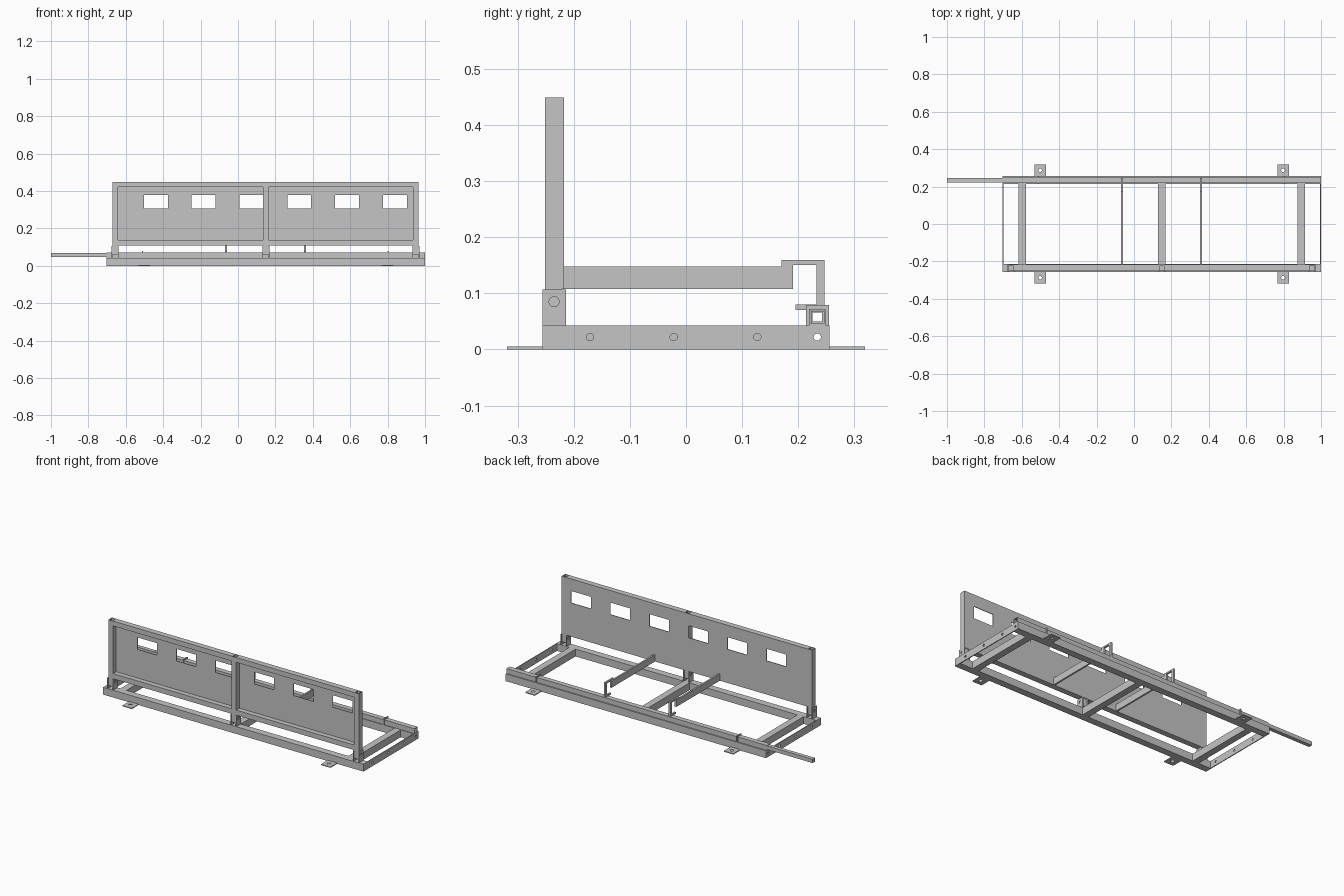
import bpy
import math
from mathutils import Matrix

if "Cube" in bpy.data.objects:
    bpy.data.objects.remove(bpy.data.objects["Cube"])

steel = bpy.data.materials.new("steel grey")
steel.use_nodes = True
GREY = (0.56, 0.56, 0.56, 1)
steel.diffuse_color = GREY
steel.node_tree.nodes["Principled BSDF"].inputs["Base Color"].default_value = GREY

# Profile planes: x uses (y, z), y uses (x, z), z uses (x, y)
AXES = {
    "x": Matrix(((0, 0, 1), (1, 0, 0), (0, 1, 0))),
    "y": Matrix(((1, 0, 0), (0, 0, -1), (0, 1, 0))),
    "z": Matrix.Identity(3),
}


def rect(u0, u1, v0, v1):
    return [(u0, v0), (u1, v0), (u1, v1), (u0, v1)]


def circle(u, v, r, n=24):
    return [(u + r * math.cos(math.tau * i / n), v + r * math.sin(math.tau * i / n))
            for i in range(n)]


def prism(name, axis, start, end, *loops):
    """Extrude an outline (further loops are holes) along an axis."""
    curve = bpy.data.curves.new(name, "CURVE")
    curve.dimensions = "2D"
    curve.fill_mode = "BOTH"
    curve.extrude = (end - start) / 2
    for loop in loops:
        spline = curve.splines.new("POLY")
        spline.points.add(len(loop) - 1)
        for point, (u, v) in zip(spline.points, loop):
            point.co = (u, v, 0, 1)
        spline.use_cyclic_u = True
        spline.use_smooth = False
    temp = bpy.data.objects.new(name + " outline", curve)
    bpy.context.collection.objects.link(temp)
    graph = bpy.context.evaluated_depsgraph_get()
    mesh = bpy.data.meshes.new_from_object(temp.evaluated_get(graph))
    bpy.data.objects.remove(temp)
    mid = (start + end) / 2
    mesh.transform(Matrix.Translation((0, 0, -mid if axis == "y" else mid)))
    mesh.transform(AXES[axis].to_4x4())
    mesh.shade_flat()
    mesh.materials.clear()
    mesh.materials.append(steel)
    obj = bpy.data.objects.new(name, mesh)
    bpy.context.collection.objects.link(obj)


def tube(name, axis, start, end, u0, u1, v0, v1, wall=0.003):
    prism(name, axis, start, end, rect(u0, u1, v0, v1),
          rect(u0 + wall, u1 - wall, v0 + wall, v1 - wall))


LEFT, RIGHT = -0.703, 1.0
DECK = 0.043

# Base frame
tube("front_rail", "x", LEFT + 0.005, RIGHT - 0.005, -0.256, -0.215, 0, DECK)
tube("back_rail", "x", LEFT + 0.005, RIGHT - 0.005, 0.215, 0.256, 0, DECK)
for i, x in enumerate((-0.598, 0.148, 0.893)):
    tube(f"cross_member_{i + 1}", "y", -0.215, 0.215, x - 0.02, x + 0.02, 0, DECK)
for name, x in (("right_end_plate", LEFT), ("left_end_plate", RIGHT - 0.005)):
    prism(name, "x", x, x + 0.005, rect(-0.256, 0.256, 0, DECK),
          *[circle(y, 0.022, 0.0065) for y in (-0.171, -0.022, 0.127, 0.234)])

# Floor mounting tabs
for side, place in ((-1, "front"), (1, "back")):
    for x, hand in ((-0.502, "right"), (0.797, "left")):
        edges = sorted((side * 0.256, side * 0.319))
        prism(f"{place}_{hand}_tab", "z", 0, 0.005,
              rect(x - 0.031, x + 0.031, *edges), circle(x, side * 0.288, 0.01))

# Sliding bar in its guide tube with two guide brackets
tube("guide_tube", "x", LEFT, RIGHT, 0.219, 0.249, DECK, 0.072)
tube("sliding_bar", "x", -1, 0.97, 0.2225, 0.2455, 0.0465, 0.0685)
for x, hand in ((-0.51, "right"), (0.802, "left")):
    prism(f"{hand}_guide_bracket", "x", x - 0.003, x + 0.003,
          rect(0.214, 0.255, DECK, 0.079), rect(0.219, 0.249, DECK + 0.001, 0.072))

# Panel posts between pierced hinge ears
POSTS = (-0.657, 0.149, 0.951)
HALF = 0.015
for i, x in enumerate(POSTS):
    tube(f"panel_post_{i + 1}", "z", 0.06, 0.449, x - HALF, x + HALF, -0.251, -0.221)
    for s in (-1, 1):
        edge = x + s * 0.0172
        prism(f"hinge_ear_{i + 1}_{'left' if s > 0 else 'right'}", "x",
              edge - 0.002, edge + 0.002, rect(-0.256, -0.214, DECK, 0.107),
              circle(-0.235, 0.085, 0.009))

# Horizontal panel frame bars
for i in range(2):
    x0, x1 = POSTS[i] + HALF, POSTS[i + 1] - HALF
    tube(f"panel_top_bar_{i + 1}", "x", x0, x1, -0.251, -0.221, 0.42, 0.449)
    tube(f"panel_bottom_bar_{i + 1}", "x", x0, x1, -0.251, -0.221, 0.108, 0.138)

# Sheet with six windows
windows = [rect(x, x + 0.128, 0.307, 0.378)
           for x in [-0.503 + 0.2555 * i for i in range(6)]]
prism("panel_sheet", "y", -0.221, -0.217, rect(-0.672, 0.966, 0.108, 0.449), *windows)

# Latch arms with hooks reaching over the sliding bar
ARM_HOOK = [(-0.217, 0.108), (0.191, 0.108), (0.191, 0.15), (0.233, 0.15),
            (0.233, 0.08), (0.195, 0.08), (0.195, 0.07), (0.219, 0.07),
            (0.219, 0.0725), (0.247, 0.0725), (0.247, 0.159), (0.17, 0.159),
            (0.17, 0.148), (-0.217, 0.148)]
for x, hand in ((-0.065, "right"), (0.359, "left")):
    prism(f"{hand}_latch_arm", "x", x - 0.005, x + 0.005, ARM_HOOK)
